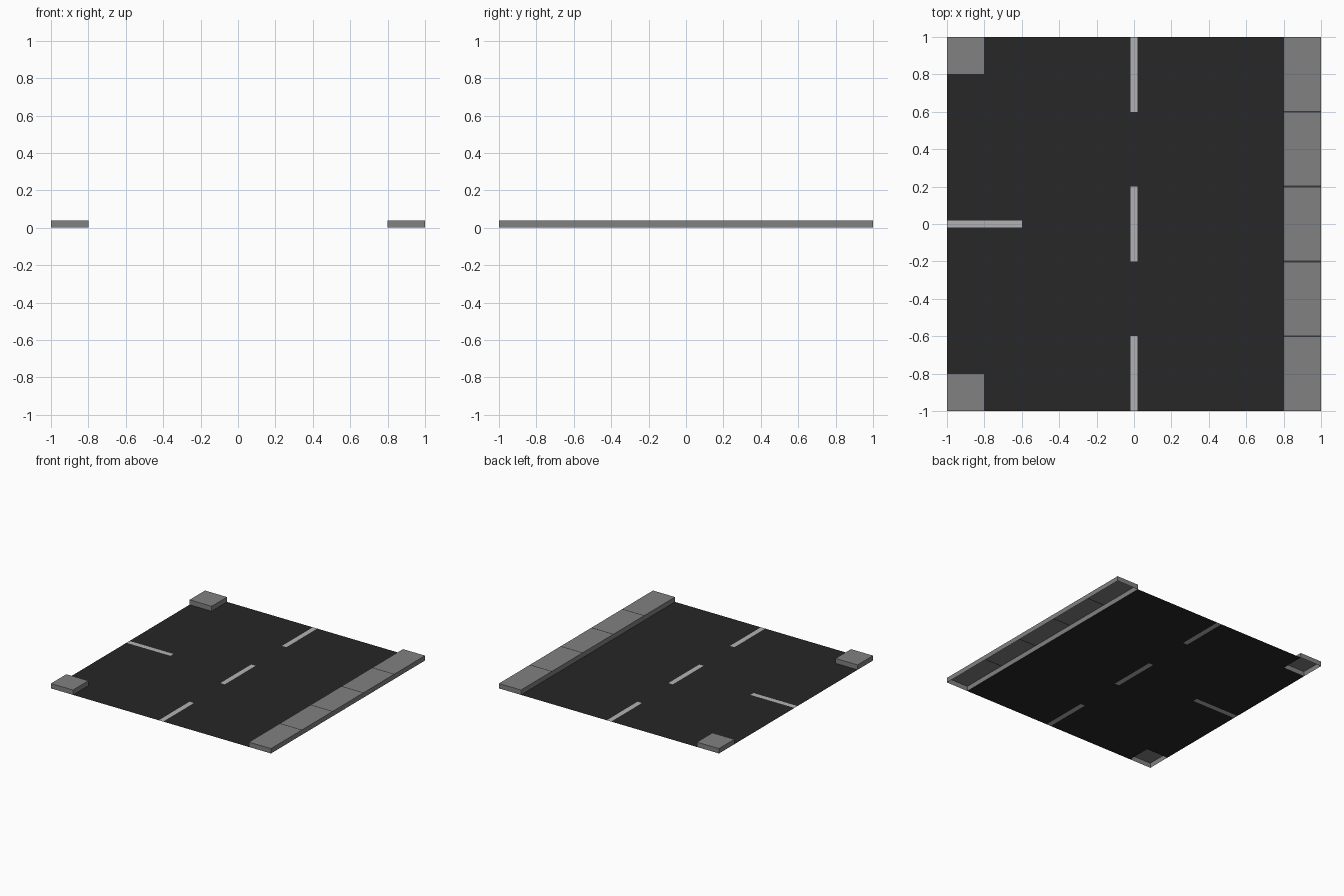
import bpy
import bmesh

if "Cube" in bpy.data.objects:
    bpy.data.objects.remove(bpy.data.objects["Cube"])


def material(name, value):
    mat = bpy.data.materials.new(name)
    mat.diffuse_color = (value, value, value, 1)
    mat.use_nodes = True
    mat.node_tree.nodes["Principled BSDF"].inputs["Base Color"].default_value = mat.diffuse_color
    return mat


ASPHALT = material("asphalt", 0.02)
PAINT = material("road_paint", 0.45)
PAVING = material("paving", 0.22)
JOINT = material("paving_joint", 0.04)


def make_object(name, bm, mats):
    mesh = bpy.data.meshes.new(name)
    bmesh.ops.remove_doubles(bm, verts=bm.verts, dist=1e-5)
    bm.to_mesh(mesh)
    bm.free()
    for mat in mats:
        mesh.materials.append(mat)
    obj = bpy.data.objects.new(name, mesh)
    bpy.context.collection.objects.link(obj)
    return obj


def quad(bm, pts, mat=0):
    face = bm.faces.new([bm.verts.new(p) for p in pts])
    face.material_index = mat


def flat(bm, x0, x1, y0, y1, z, mat=0):
    quad(bm, [(x0, y0, z), (x1, y0, z), (x1, y1, z), (x0, y1, z)], mat)


def raised_kerb(name, x0, x1, y0, y1, joints=()):
    """Open-bottomed paving block with thin dark joints across its top."""
    h, g = 0.04, 0.005
    bm = bmesh.new()
    ys = [y0] + [j + s for j in joints for s in (-g, g)] + [y1]
    for i, (a, b) in enumerate(zip(ys, ys[1:])):
        flat(bm, x0, x1, a, b, h, i % 2)
        quad(bm, [(x1, a, 0), (x1, b, 0), (x1, b, h), (x1, a, h)])
        quad(bm, [(x0, b, 0), (x0, a, 0), (x0, a, h), (x0, b, h)])
    quad(bm, [(x0, y0, 0), (x1, y0, 0), (x1, y0, h), (x0, y0, h)])
    quad(bm, [(x1, y1, 0), (x0, y1, 0), (x0, y1, h), (x1, y1, h)])
    return make_object(name, bm, [PAVING, JOINT])


# Road surface: one flat sheet with inlaid markings, open under the pavements
xs = [-1, -0.8, -0.6, -0.02, 0.02, 0.8]
ys = [-1, -0.8, -0.6, -0.2, -0.02, 0.02, 0.2, 0.6, 0.8, 1]
bm = bmesh.new()
for xa, xb in zip(xs, xs[1:]):
    for ya, yb in zip(ys, ys[1:]):
        cx, cy = (xa + xb) / 2, (ya + yb) / 2
        if cx < -0.8 and abs(cy) > 0.8:
            continue
        centre_dash = abs(cx) < 0.02 and (abs(cy) < 0.2 or abs(cy) > 0.6)
        side_line = cx < -0.6 and abs(cy) < 0.02
        flat(bm, xa, xb, ya, yb, 0, int(centre_dash or side_line))
make_object("road_surface", bm, [ASPHALT, PAINT])

# Long pavement on the right, corner pavements on the left
raised_kerb("long_pavement", 0.8, 1, -1, 1, (-0.6, -0.2, 0.2, 0.6))
raised_kerb("front_corner_pavement", -1, -0.8, -1, -0.8)
raised_kerb("back_corner_pavement", -1, -0.8, 0.8, 1)
